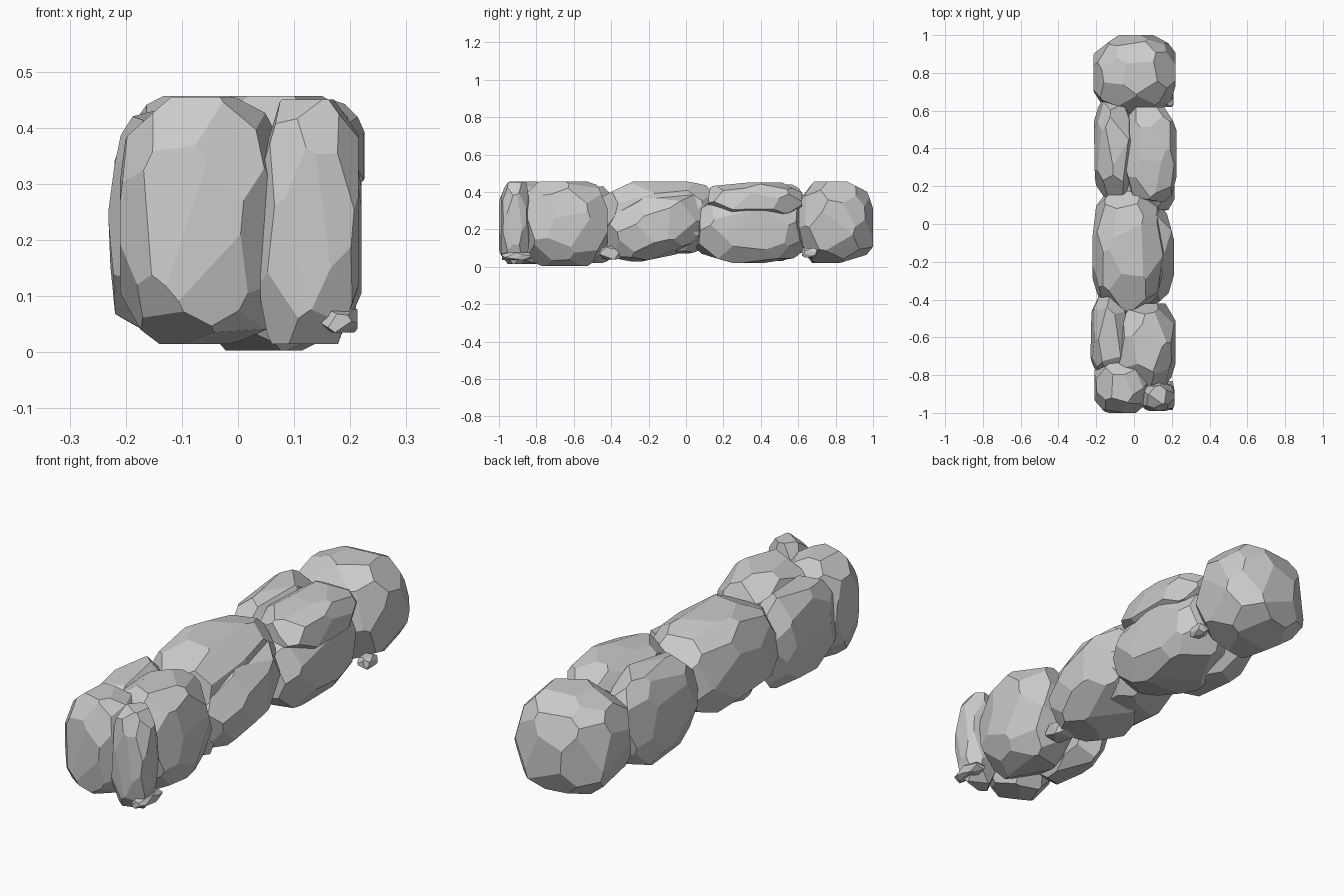
import bpy, bmesh, math, random
from mathutils import Vector

if "Cube" in bpy.data.objects:
    bpy.data.objects.remove(bpy.data.objects["Cube"])


def rock(name, x, y, z, shear=0.0, yaw=0.0, power=2.6, cuts=32, seed=1, lean=0.0):
    """Faceted stone: a box trimmed by planes tangent to a rounded box."""
    rng = random.Random(seed)
    half = Vector([(r[1] - r[0]) / 2 for r in (x, y, z)])
    mid = Vector([(r[1] + r[0]) / 2 for r in (x, y, z)])
    q = power / (power - 1)
    bm = bmesh.new()
    bmesh.ops.create_cube(bm, size=2)
    for i in range(cuts):
        h = 1 - 2 * (i + 0.5) / cuts
        a = i * 2.39996 + seed
        r = math.sqrt(1 - h * h)
        n = Vector((r * math.cos(a), r * math.sin(a), h))
        n += Vector([rng.uniform(-0.15, 0.15) for _ in range(3)])
        n.normalize()
        reach = sum(abs(c) ** q for c in n) ** (1 / q) * rng.uniform(0.95, 1.0)
        cut = bmesh.ops.bisect_plane(bm, geom=bm.verts[:] + bm.edges[:] + bm.faces[:],
                                     plane_co=n * reach, plane_no=n, clear_outer=True)
        edges = [e for e in cut["geom_cut"] if isinstance(e, bmesh.types.BMEdge)]
        if len(edges) > 2:
            bmesh.ops.holes_fill(bm, edges=edges, sides=0)
    bmesh.ops.remove_doubles(bm, verts=bm.verts, dist=0.03)
    # stretch the trimmed stone back to its full range
    lo = [min(v.co[k] for v in bm.verts) for k in range(3)]
    hi = [max(v.co[k] for v in bm.verts) for k in range(3)]
    # shear = rise along y, yaw = sideways drift along y, lean = y drift with height
    for v in bm.verts:
        c = Vector([2 * (v.co[k] - lo[k]) / (hi[k] - lo[k]) - 1 for k in range(3)])
        v.co = mid + Vector((half.x * c.x + yaw * c.y,
                             half.y * c.y + lean * c.z,
                             half.z * c.z + shear * c.y))
    bmesh.ops.recalc_face_normals(bm, faces=bm.faces)
    mesh = bpy.data.meshes.new(name)
    bm.to_mesh(mesh)
    bm.free()
    ob = bpy.data.objects.new(name, mesh)
    bpy.context.collection.objects.link(ob)
    return ob


# Back end boulder
rock("back_boulder", (-0.215, 0.22), (0.59, 1.0), (0.02, 0.455), seed=3, power=2.5)

# Back pair with a cap stone
rock("back_left_stone", (-0.21, 0.01), (0.13, 0.67), (0.03, 0.44), seed=5, yaw=-0.005)
rock("back_right_stone", (-0.12, 0.215), (0.05, 0.63), (0.02, 0.38), seed=8, power=2.8)
rock("back_cap_stone", (-0.05, 0.225), (0.12, 0.62), (0.26, 0.45), seed=11, cuts=24)

# Middle boulder and the slanted stone under its right side
rock("middle_boulder", (-0.22, 0.16), (-0.46, 0.19), (0.07, 0.457), seed=14)
rock("middle_right_stone", (-0.17, 0.212), (-0.42, 0.11), (0.045, 0.395),
     seed=17, shear=0.055, power=2.5)

# Front pair
rock("front_right_stone", (-0.10, 0.22), (-0.87, -0.42), (0.003, 0.457), seed=20, power=2.6)
rock("front_left_stone", (-0.228, -0.02), (-0.82, -0.36), (0.02, 0.43), seed=23, yaw=0.005)

# Front end stones
rock("front_end_left", (-0.21, 0.075), (-1.0, -0.72), (0.015, 0.455), seed=26, power=2.8)
rock("front_end_right", (0.04, 0.215), (-0.99, -0.84), (0.015, 0.45), seed=29, cuts=26, power=2.8)

# Small pebbles and fillers: x, y, z ranges
pebbles = [
    ((0.15, 0.213), (-0.985, -0.83), (0.035, 0.077)),
    ((0.155, 0.21), (0.62, 0.70), (0.05, 0.10)),
    ((0.03, 0.13), (-0.46, -0.33), (0.04, 0.11)),
]
for i, p in enumerate(pebbles):
    rock(f"pebble_{i + 1}", *p, seed=40 + i, cuts=14)
